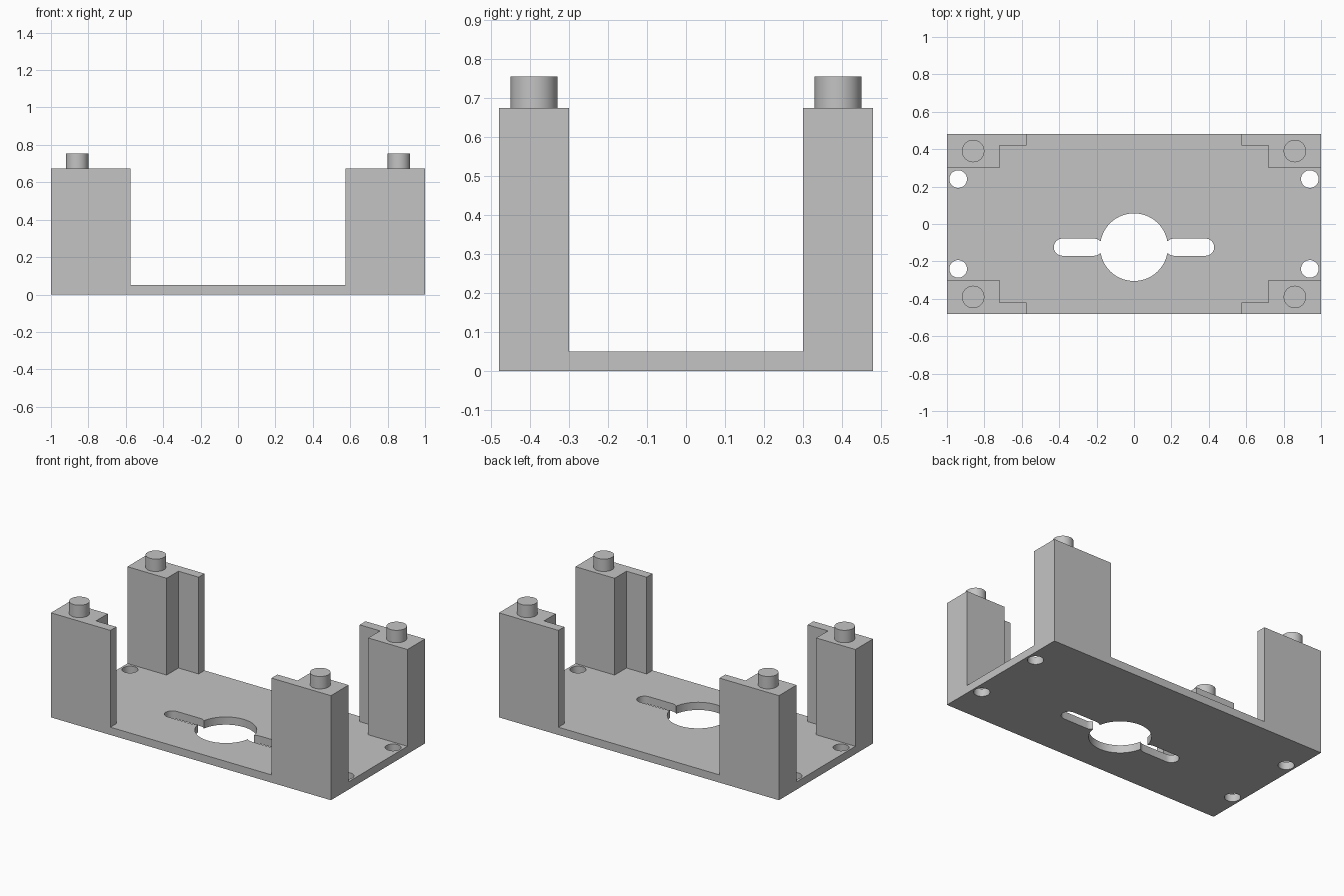
import bpy, bmesh
from math import cos, sin, pi, radians

cube = bpy.data.objects.get("Cube")
if cube:
    bpy.data.objects.remove(cube, do_unlink=True)

grey = bpy.data.materials.new("plain grey")
grey.use_nodes = True
COLOUR = (0.55, 0.55, 0.55, 1)
grey.diffuse_color = COLOUR
grey.node_tree.nodes["Principled BSDF"].inputs["Base Color"].default_value = COLOUR

HALF_X, HALF_Y = 1.0, 0.48
PLATE_TOP, POST_TOP, PEG_TOP = 0.05, 0.675, 0.755
SIGNS = [(sx, sy) for sx in (-1, 1) for sy in (-1, 1)]


def prism(name, outline, z0, z1):
    """Extrude a flat outline upward from z0 to z1."""
    bm = bmesh.new()
    face = bm.faces.new([bm.verts.new((x, y, z0)) for x, y in outline])
    top = bmesh.ops.extrude_face_region(bm, geom=[face])["geom"]
    verts = [v for v in top if isinstance(v, bmesh.types.BMVert)]
    bmesh.ops.translate(bm, verts=verts, vec=(0, 0, z1 - z0))
    bmesh.ops.recalc_face_normals(bm, faces=bm.faces)
    mesh = bpy.data.meshes.new(name)
    bm.to_mesh(mesh)
    bm.free()
    mesh.materials.append(grey)
    obj = bpy.data.objects.new(name, mesh)
    bpy.context.collection.objects.link(obj)
    return obj


def arc(cx, cy, r, start, end, n):
    return [(cx + r * cos(start + (end - start) * i / n),
             cy + r * sin(start + (end - start) * i / n)) for i in range(n + 1)]


def circle(cx, cy, r, n=48):
    return arc(cx, cy, r, 0, 2 * pi, n)[:-1]


def slot(x0, x1, cy, r):
    return arc(x1, cy, r, -pi / 2, pi / 2, 12) + arc(x0, cy, r, pi / 2, 3 * pi / 2, 12)


def combine(target, tool, operation):
    """Apply a boolean and discard the tool."""
    mod = target.modifiers.new(operation.lower(), "BOOLEAN")
    mod.operation, mod.solver, mod.object = operation, "EXACT", tool
    bpy.context.view_layer.objects.active = target
    bpy.ops.object.modifier_apply(modifier=mod.name)
    bpy.data.objects.remove(tool, do_unlink=True)


# Base plate
frame = prism("mounting_frame", [(-HALF_X, -HALF_Y), (HALF_X, -HALF_Y),
                                 (HALF_X, HALF_Y), (-HALF_X, HALF_Y)], 0, PLATE_TOP)

# Corner posts with a thin flange along the long edge, and round pegs on top
POST = [(1, 0.48), (0.575, 0.48), (0.575, 0.42), (0.72, 0.42), (0.72, 0.3), (1, 0.3)]
for sx, sy in SIGNS:
    post = prism("corner_post", [(sx * x, sy * y) for x, y in POST], 0, POST_TOP)
    combine(frame, post, "UNION")
    peg = prism("peg", circle(sx * 0.86, sy * 0.39, 0.06), POST_TOP - 0.1, PEG_TOP)
    combine(frame, peg, "UNION")

# Screw holes, central opening and the two side slots
openings = [circle(sx * 0.94, sy * 0.24, 0.047) for sx, sy in SIGNS]
openings += [circle(0, -0.124, 0.181, 72),
             slot(-0.383, -0.213, -0.124, 0.046), slot(0.213, 0.383, -0.124, 0.046)]
for outline in openings:
    combine(frame, prism("cutter", outline, -0.1, PLATE_TOP + 0.1), "DIFFERENCE")

# Smooth round walls, crisp edges elsewhere
bpy.ops.object.select_all(action="DESELECT")
frame.select_set(True)
bpy.context.view_layer.objects.active = frame
bpy.ops.object.shade_smooth_by_angle(angle=radians(30))
